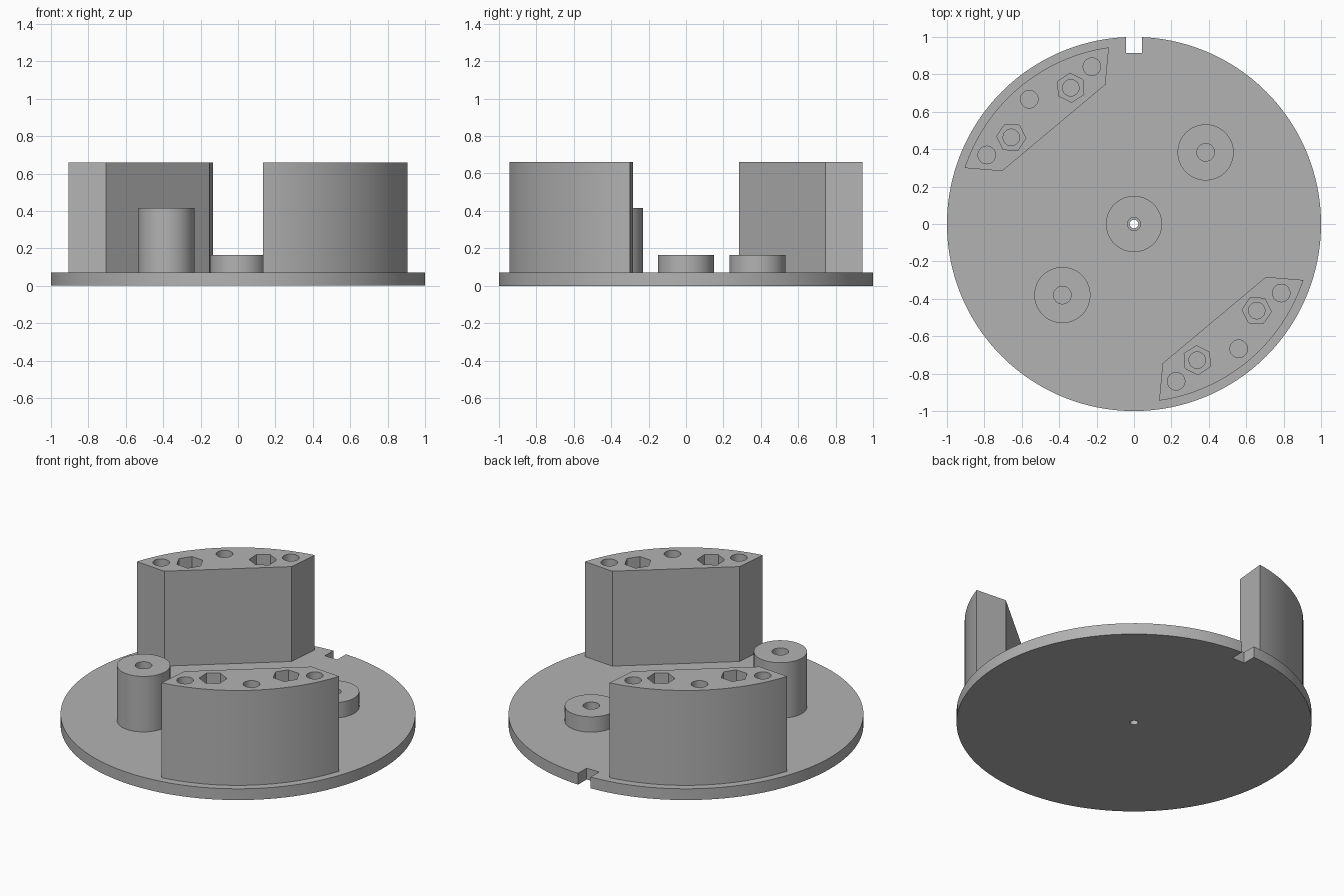
import bpy, math
from mathutils import Matrix

cube = bpy.data.objects.get("Cube")
if cube:
    bpy.data.objects.remove(cube, do_unlink=True)

grey = bpy.data.materials.new("plain grey")
grey.use_nodes = True
colour = (0.45, 0.45, 0.45, 1)
grey.diffuse_color = colour
grey.node_tree.nodes["Principled BSDF"].inputs["Base Color"].default_value = colour

PLATE_TOP, BLOCK_TOP = 0.07, 0.66
SINK = 0.01            # overlap of standing parts with the plate
HOLE_R = 0.047


def circle(x, y, r, sides=48, turn=0):
    return [(x + r * math.cos(turn + math.tau * i / sides),
             y + r * math.sin(turn + math.tau * i / sides)) for i in range(sides)]


def prism(name, outline, low, high):
    """Extrude a counter-clockwise outline from low to high."""
    n = len(outline)
    verts = [(x, y, z) for z in (low, high) for x, y in outline]
    faces = [list(range(n))[::-1], list(range(n, 2 * n))]
    faces += [(i, (i + 1) % n, n + (i + 1) % n, n + i) for i in range(n)]
    mesh = bpy.data.meshes.new(name)
    mesh.from_pydata(verts, [], faces)
    mesh.materials.append(grey)
    obj = bpy.data.objects.new(name, mesh)
    bpy.context.collection.objects.link(obj)
    return obj


def select(obj):
    bpy.ops.object.select_all(action='DESELECT')
    obj.select_set(True)
    bpy.context.view_layer.objects.active = obj


def cut(obj, outline, low, high):
    tool = prism("cutter", outline, low, high)
    tool.hide_render = True
    select(obj)
    mod = obj.modifiers.new("cut", 'BOOLEAN')
    mod.operation, mod.solver, mod.object = 'DIFFERENCE', 'EXACT', tool
    bpy.ops.object.modifier_apply(modifier=mod.name)
    bpy.data.objects.remove(tool, do_unlink=True)


def smooth(obj):
    select(obj)
    bpy.ops.object.shade_smooth_by_angle(angle=math.radians(25))


# Round base plate with a rear notch and a centre hole
plate = prism("base_plate", circle(0, 0, 1, 128), 0, PLATE_TOP)
cut(plate, [(-0.043, 0.915), (0.043, 0.915), (0.043, 1.1), (-0.043, 1.1)], -0.1, 0.2)
cut(plate, circle(0, 0, 0.023, 32), -0.1, 0.2)
smooth(plate)

# Round bosses
for name, x, y, top, hole in (("centre_boss", 0, 0, 0.165, 0.035),
                              ("low_boss", 0.383, 0.383, 0.165, HOLE_R),
                              ("tall_boss", -0.383, -0.38, 0.415, HOLE_R)):
    boss = prism(name, circle(x, y, 0.15, 64), PLATE_TOP - SINK, top)
    cut(boss, circle(x, y, hole), 0, 1)
    smooth(boss)

# Curved blocks: outer arc, then the two inner corners
start, end, steps = math.radians(98.1), math.radians(161.7), 32
arc = [start + (end - start) * i / steps for i in range(steps + 1)]
profile = [(0.954 * math.cos(a), 0.954 * math.sin(a)) for a in arc]
profile += [(-0.705, 0.283), (-0.153, 0.745)]
round_holes = [(-0.787, 0.369), (-0.56, 0.667), (-0.225, 0.841)]
nut_holes = [(-0.656, 0.463, -4), (-0.338, 0.728, 33)]

for name, turn in (("rear_block", 0), ("front_block", math.pi)):
    block = prism(name, profile, PLATE_TOP - SINK, BLOCK_TOP)
    for x, y in round_holes:
        cut(block, circle(x, y, HOLE_R), 0, 1)
    for x, y, angle in nut_holes:
        cut(block, circle(x, y, 0.078, 6, math.radians(angle)), BLOCK_TOP - 0.15, 1)
        cut(block, circle(x, y, HOLE_R - 0.003), 0, 1)
    block.data.transform(Matrix.Rotation(turn, 4, 'Z'))
    smooth(block)
